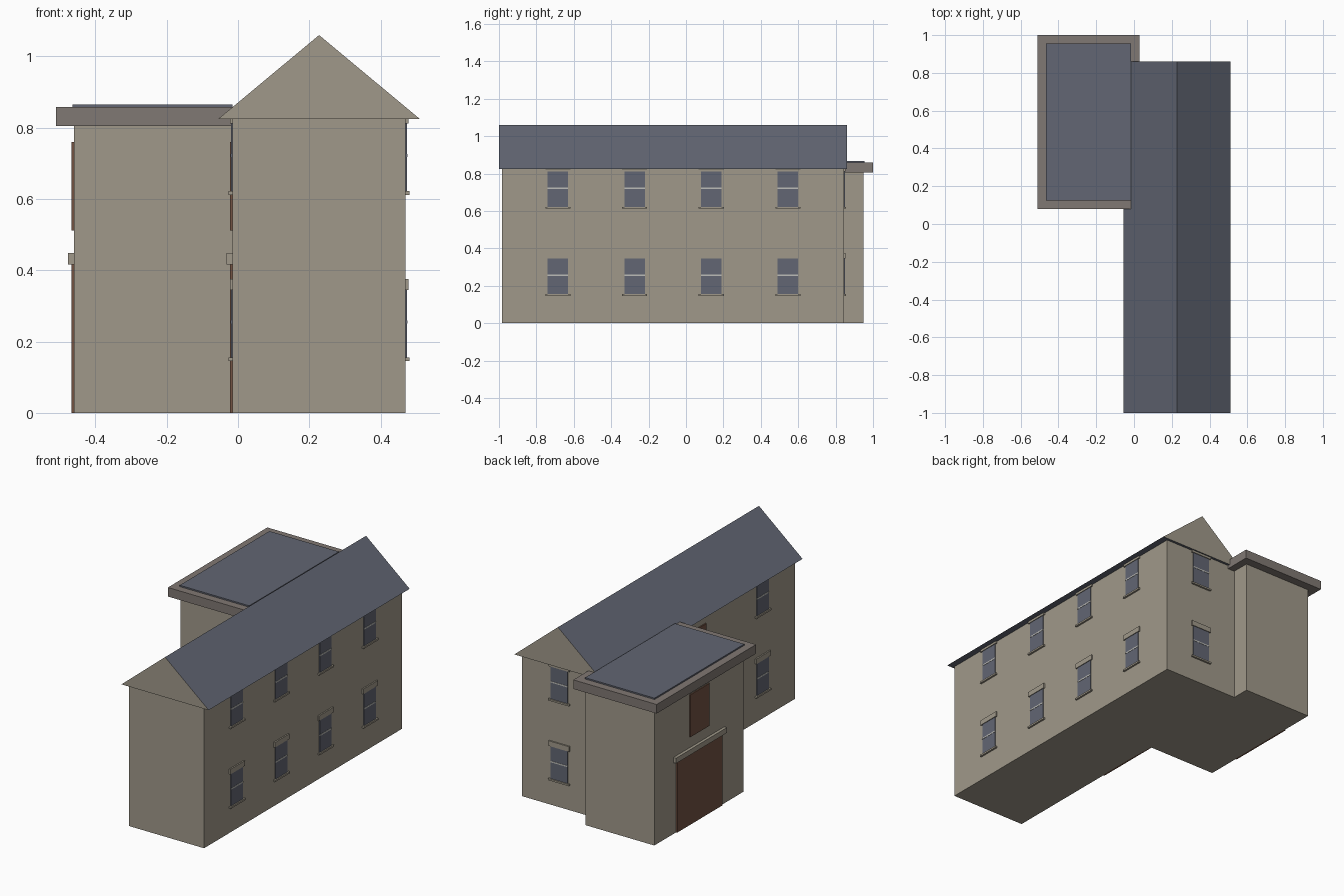
import bpy
import bmesh

old = bpy.data.objects.get("Cube")
if old:
    bpy.data.objects.remove(old, do_unlink=True)


def material(name, *rgb):
    def linear(v):
        v /= 255
        return v / 12.92 if v <= 0.04045 else ((v + 0.055) / 1.055) ** 2.4
    colour = [linear(v) for v in rgb] + [1.0]
    mat = bpy.data.materials.new(name)
    mat.use_nodes = True
    mat.diffuse_color = colour
    mat.node_tree.nodes["Principled BSDF"].inputs["Base Color"].default_value = colour
    return mat


STONE = material("warm stone", 160, 153, 138)
SLATE = material("blue slate", 98, 102, 115)
TRIM = material("grey trim", 128, 120, 115)
WOOD = material("brown wood", 114, 82, 66)
BAR = material("pale glazing bar", 190, 190, 186)


def add_object(name, bm, *mats):
    bmesh.ops.recalc_face_normals(bm, faces=bm.faces)
    mesh = bpy.data.meshes.new(name)
    bm.to_mesh(mesh)
    bm.free()
    for mat in mats:
        mesh.materials.append(mat)
    obj = bpy.data.objects.new(name, mesh)
    bpy.context.collection.objects.link(obj)
    return obj


def box(name, mat, xs, ys, zs):
    bm = bmesh.new()
    bmesh.ops.create_cube(bm, size=1)
    for v in bm.verts:
        v.co = [r[0] if c < 0 else r[1] for c, r in zip(v.co, (xs, ys, zs))]
    return add_object(name, bm, mat)


# Main block and annex extents
MAIN_X, MAIN_Y, EAVES = (-0.015, 0.47), (-0.985, 0.845), 0.825
ANNEX_X, ANNEX_Y = (-0.46, -0.015), (0.125, 0.95)
MID_X, MID_Y = sum(MAIN_X) / 2, sum(MAIN_Y) / 2
ANNEX_MID_Y = sum(ANNEX_Y) / 2

box("main_walls", STONE, MAIN_X, MAIN_Y, (0, EAVES))
box("annex_walls", STONE, ANNEX_X, ANNEX_Y, (0, 0.805))

# Pitched roof: a prism with stone gable ends
bm = bmesh.new()
profile = [(-0.055, EAVES), (0.51, EAVES), (MID_X, 1.06)]
gable = bm.faces.new([bm.verts.new((x, -1, z)) for x, z in profile])
extruded = bmesh.ops.extrude_face_region(bm, geom=[gable], use_keep_orig=True)
for v in extruded["geom"]:
    if isinstance(v, bmesh.types.BMVert):
        v.co.y = 0.86
bm.normal_update()
for f in bm.faces:
    f.material_index = 1 if abs(f.normal.y) > 0.9 else 0
add_object("pitched_roof", bm, SLATE, STONE)

# Flat annex roof
box("annex_cornice", TRIM, (-0.51, 0.03), (0.08, 1.0), (0.805, 0.858))
box("annex_roof_covering", SLATE, (-0.465, -0.015), (0.125, 0.955), (0.858, 0.866))


def wall_box(name, mat, wall, centre, width, depth, zs):
    """Box standing out from a wall, given as (axis, position, outward sign)."""
    axis, pos, sign = wall
    out = sorted((pos - sign * 0.004, pos + sign * depth))
    along = (centre - width / 2, centre + width / 2)
    xs, ys = (out, along) if axis == "x" else (along, out)
    return box(name, mat, xs, ys, zs)


def window(name, wall, centre, sill):
    wall_box(name + "_glass", SLATE, wall, centre, 0.11, 0.004, (sill, sill + 0.195))
    wall_box(name + "_bar", BAR, wall, centre, 0.11, 0.0055, (sill + 0.096, sill + 0.104))
    wall_box(name + "_sill", STONE, wall, centre, 0.135, 0.011, (sill - 0.01, sill))
    wall_box(name + "_lintel", STONE, wall, centre, 0.135, 0.008, (sill + 0.19, sill + 0.22))


def doors(name, wall, centre):
    wall_box(name + "_wide_door", WOOD, wall, centre, 0.42, 0.007, (0, 0.417))
    wall_box(name + "_door_lintel", STONE, wall, centre, 0.47, 0.017, (0.417, 0.448))
    wall_box(name + "_loft_door", WOOD, wall, centre, 0.178, 0.007, (0.512, 0.76))


LEFT = ("x", MAIN_X[1], 1)
RIGHT = ("x", MAIN_X[0], -1)
BACK = ("y", MAIN_Y[1], 1)
ANNEX_RIGHT = ("x", ANNEX_X[0], -1)

# Windows on two floors
for floor, sill in (("lower", 0.155), ("upper", 0.622)):
    for i in range(4):
        window(f"left_{floor}_window_{i + 1}", LEFT, MID_Y + (i - 1.5) * 0.41, sill)
    window(f"right_{floor}_window", RIGHT, MID_Y - 1.5 * 0.41, sill)
    window(f"back_{floor}_window", BACK, MID_X, sill)

# Wooden doors on the right walls
doors("main", RIGHT, MID_Y)
doors("annex", ANNEX_RIGHT, ANNEX_MID_Y)
